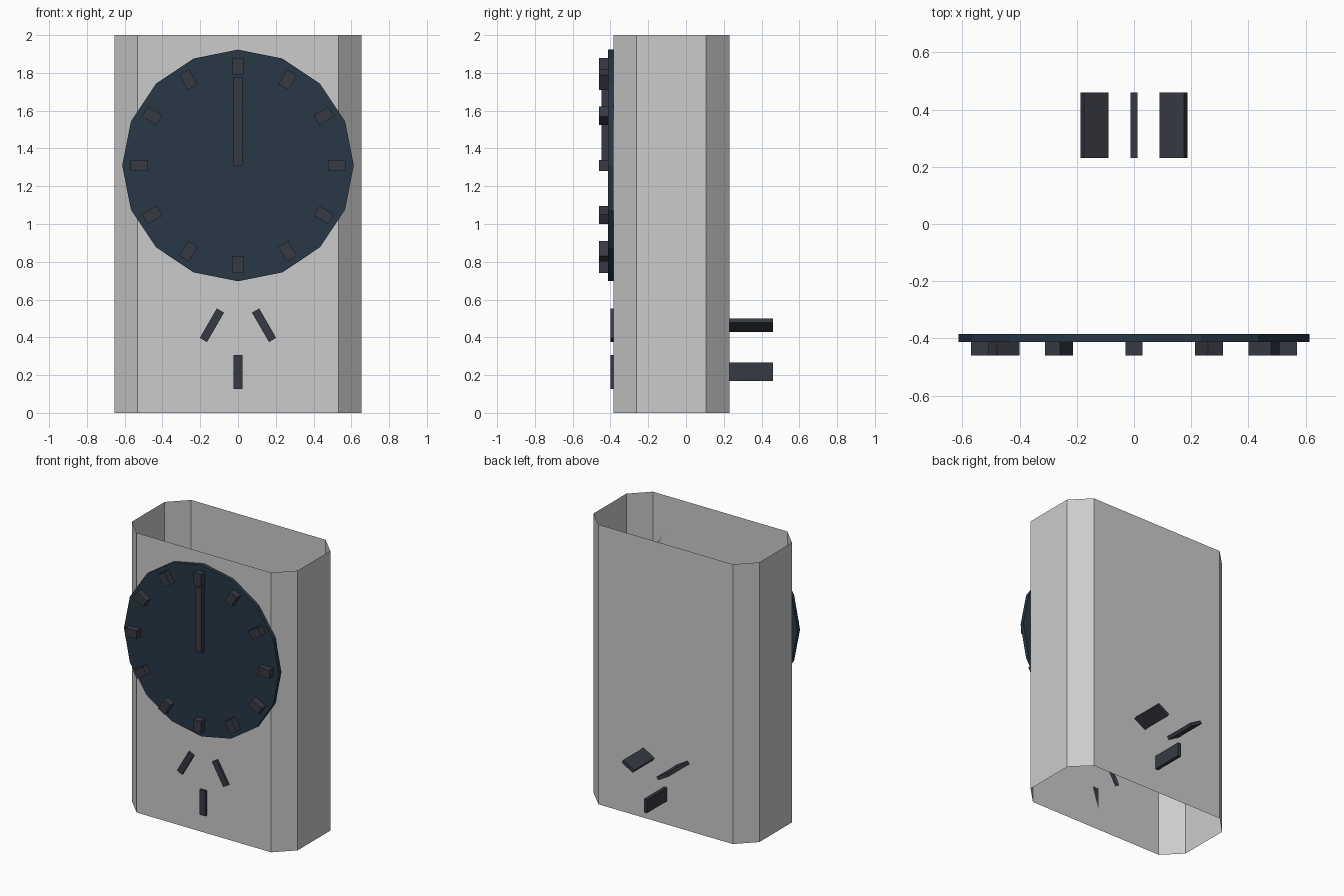
import bpy, bmesh
from math import sin, cos, radians, pi

if "Cube" in bpy.data.objects:
    bpy.data.objects.remove(bpy.data.objects["Cube"])


def material(name, rgb):
    m = bpy.data.materials.new(name)
    m.diffuse_color = (*rgb, 1)
    m.use_nodes = True
    m.node_tree.nodes["Principled BSDF"].inputs["Base Color"].default_value = m.diffuse_color
    return m


DIAL_BLUE = material("dial_blue", (0.021, 0.039, 0.062))
CHARCOAL = material("charcoal", (0.038, 0.042, 0.056))


def extrude(name, outline, direction, caps=True, mat=None):
    """Flat outline (3D points) swept along a direction vector."""
    bm = bmesh.new()
    a = [bm.verts.new(p) for p in outline]
    b = [bm.verts.new([c + d for c, d in zip(p, direction)]) for p in outline]
    n = len(a)
    for i in range(n):
        j = (i + 1) % n
        bm.faces.new((a[i], a[j], b[j], b[i]))
    if caps:
        bm.faces.new(a[::-1])
        bm.faces.new(b)
        bmesh.ops.recalc_face_normals(bm, faces=bm.faces)
    mesh = bpy.data.meshes.new(name)
    bm.to_mesh(mesh)
    bm.free()
    if mat:
        mesh.materials.append(mat)
    obj = bpy.data.objects.new(name, mesh)
    bpy.context.collection.objects.link(obj)
    return obj


def bar(name, x, z, width, length, tilt, y0, y1):
    """Box lying in the xz plane; tilt is clockwise degrees from vertical."""
    t = radians(tilt)
    corners = [(-1, -1), (1, -1), (1, 1), (-1, 1)]
    outline = []
    for u, v in corners:
        u, v = u * width / 2, v * length / 2
        outline.append((x + u * cos(t) + v * sin(t), y0, z - u * sin(t) + v * cos(t)))
    return extrude(name, outline, (0, y1 - y0, 0), mat=CHARCOAL)


FRONT, BACK, FACE = -0.385, 0.23, -0.413
CZ = 1.31

# Housing: chamfered sleeve, open at top and bottom
X, C = 0.655, 0.123
profile = [(-X + C, FRONT), (X - C, FRONT), (X, FRONT + C), (X, BACK - C),
           (X - C, BACK), (-X + C, BACK), (-X, BACK - C), (-X, FRONT + C)]
extrude("housing", [(x, y, 0) for x, y in profile], (0, 0, 2), caps=False)

# Sixteen-sided timer dial
R = 0.613
ring = [(R * sin(i * pi / 8), FRONT, CZ + R * cos(i * pi / 8)) for i in range(16)]
extrude("dial", ring, (0, FACE - FRONT, 0), mat=DIAL_BLUE)

# Hour markers and pointer
for i in range(12):
    a = radians(30 * i)
    bar(f"marker_{i}", 0.525 * sin(a), CZ + 0.525 * cos(a), 0.06, 0.09, 30 * i, -0.46, FACE)
bar("pointer", 0, 1.543, 0.048, 0.465, 0, -0.448, FACE)

# Socket slots on the front
bar("slot_lower", 0, 0.217, 0.046, 0.18, 0, -0.401, FRONT)
for s, side in ((-1, "left"), (1, "right")):
    bar(f"slot_{side}", s * 0.138, 0.464, 0.044, 0.18, -30 * s, -0.401, FRONT)

# Plug prongs on the back
bar("prong_lower", 0, 0.217, 0.024, 0.097, 0, BACK, 0.46)
for s, side in ((-1, "left"), (1, "right")):
    bar(f"prong_{side}", s * 0.138, 0.464, 0.024, 0.1, 60 * s, BACK, 0.46)
